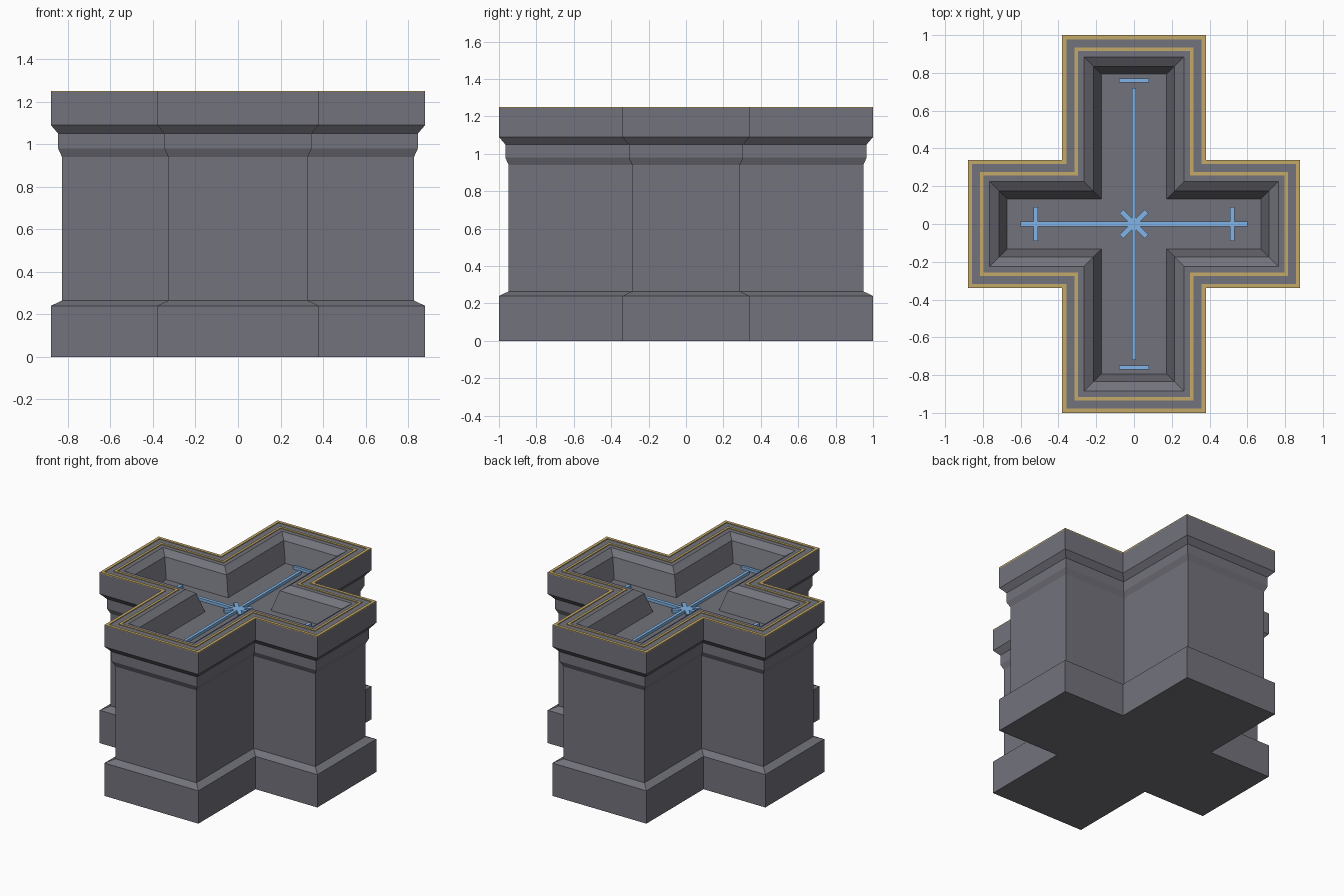
import bpy, bmesh, math

if "Cube" in bpy.data.objects:
    bpy.data.objects.remove(bpy.data.objects["Cube"])


def material(name, color):
    m = bpy.data.materials.new(name)
    m.diffuse_color = color
    m.use_nodes = True
    m.node_tree.nodes["Principled BSDF"].inputs["Base Color"].default_value = m.diffuse_color
    return m


gold = material("gold", (0.55, 0.40, 0.14, 1))
blue = material("blue", (0.22, 0.46, 0.80, 1))
stone = material("stone", (0.17, 0.17, 0.20, 1))


def cross_loop(d):
    """Outline of the cross plan, inset by d."""
    X, Y, a, b = 0.88 - d, 1.0 - d, 0.38 - d, 0.34 - d
    return [(a, -Y), (a, -b), (X, -b), (X, b), (a, b), (a, Y),
            (-a, Y), (-a, b), (-X, b), (-X, -b), (-a, -b), (-a, -Y)]


def sweep(name, profile, mat, closed=False):
    """Sweep an (inset, height) profile round the cross plan."""
    bm = bmesh.new()
    rings = [[bm.verts.new((x, y, z)) for x, y in cross_loop(d)] for d, z in profile]
    pairs = list(zip(rings, rings[1:]))
    if closed:
        pairs.append((rings[-1], rings[0]))
    else:
        bm.faces.new(rings[0][::-1])
        bm.faces.new(rings[-1])
    for lo, hi in pairs:
        for i in range(12):
            j = (i + 1) % 12
            bm.faces.new((lo[i], lo[j], hi[j], hi[i]))
    bmesh.ops.recalc_face_normals(bm, faces=bm.faces)
    finish(name, bm, mat)


def finish(name, bm, mat):
    me = bpy.data.meshes.new(name)
    bm.to_mesh(me)
    bm.free()
    me.materials.append(mat)
    ob = bpy.data.objects.new(name, me)
    bpy.context.collection.objects.link(ob)
    return ob


def bar(name, x, y, length, width, angle=0):
    """Thin glowing strip lying on the basin floor."""
    bm = bmesh.new()
    bmesh.ops.create_cube(bm, size=1)
    ob = finish(name, bm, blue)
    ob.scale = (length, width, 0.02)
    ob.location = (x, y, FLOOR + 0.01)
    ob.rotation_euler.z = math.radians(angle)


FLOOR = 1.07

# Pedestal: plinth, shaft, cornice, rim and sunken basin
sweep("pedestal_body", [
    (0, 0), (0, 0.24), (0.052, 0.265), (0.052, 0.94), (0.034, 0.98), (0.034, 1.05),
    (0, 1.09), (0, 1.245), (0.115, 1.245), (0.165, 1.21), (0.207, FLOOR)], stone)

# Gold inlays on the rim
for name, d0, d1 in (("outer_gold_trim", 0, 0.022), ("inner_gold_trim", 0.066, 0.084)):
    sweep(name, [(d0, 1.24), (d0, 1.25), (d1, 1.25), (d1, 1.24)], gold, closed=True)

# Blue inlay lines, end ticks and central star
bar("long_line", 0, 0, 1.44, 0.022, 90)
bar("cross_line", 0, 0, 1.20, 0.025)
for s in (-1, 1):
    bar("side_tick", s * 0.52, 0, 0.18, 0.025, 90)
    bar("end_tick", 0, s * 0.76, 0.16, 0.02)
    bar("star_ray", 0, 0, 0.19, 0.027, s * 45)
